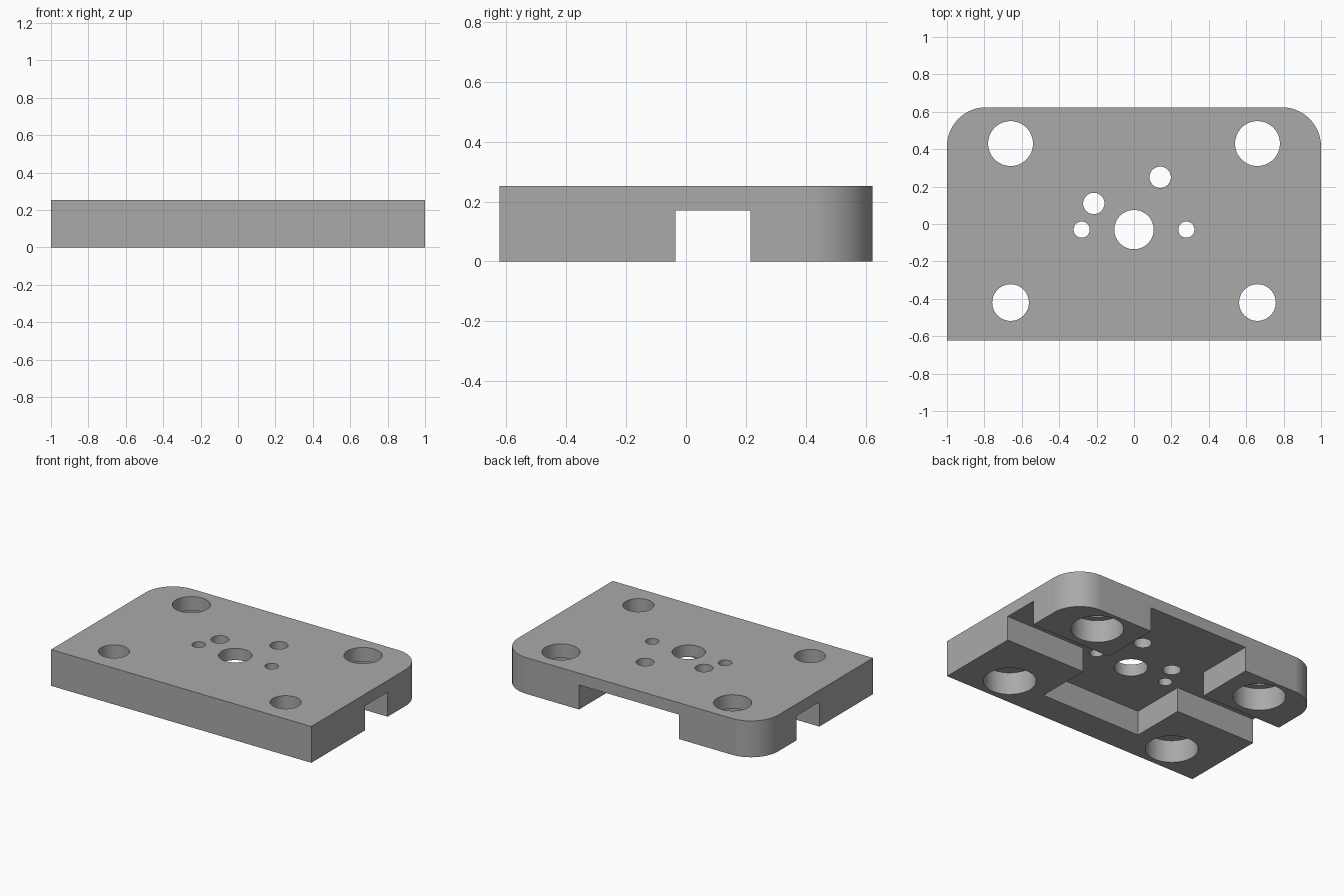
import bpy, bmesh, math

if "Cube" in bpy.data.objects:
    bpy.data.objects.remove(bpy.data.objects["Cube"])

W, D, H = 1.0, 0.624, 0.252      # half width, half depth, height
CORNER = 0.21
RECESS = 0.17                    # depth of the underside channels
BORE = 0.155                     # depth of the counterbores

grey = bpy.data.materials.new("plain_grey")
grey.use_nodes = True
colour = (0.4, 0.4, 0.4, 1)
grey.diffuse_color = colour
grey.node_tree.nodes["Principled BSDF"].inputs["Base Color"].default_value = colour


def prism(name, outline, z0, z1):
    """Extrude a flat outline between two heights."""
    bm = bmesh.new()
    face = bm.faces.new([bm.verts.new((x, y, z0)) for x, y in outline])
    top = bmesh.ops.extrude_face_region(bm, geom=[face])["geom"]
    verts = [v for v in top if isinstance(v, bmesh.types.BMVert)]
    bmesh.ops.translate(bm, verts=verts, vec=(0, 0, z1 - z0))
    bmesh.ops.recalc_face_normals(bm, faces=bm.faces)
    mesh = bpy.data.meshes.new(name)
    bm.to_mesh(mesh)
    bm.free()
    mesh.materials.append(grey)
    obj = bpy.data.objects.new(name, mesh)
    bpy.context.collection.objects.link(obj)
    return obj


def arc(cx, cy, r, start, end, steps):
    angles = [math.radians(start + (end - start) * i / steps) for i in range(steps + 1)]
    return [(cx + r * math.cos(a), cy + r * math.sin(a)) for a in angles]


def cut(target, cutter):
    """Subtract a cutter from the plate and discard it."""
    mod = target.modifiers.new("cut", "BOOLEAN")
    mod.operation = "DIFFERENCE"
    mod.solver = "EXACT"
    mod.object = cutter
    bpy.context.view_layer.objects.active = target
    bpy.ops.object.modifier_apply(modifier=mod.name)
    bpy.data.objects.remove(cutter)


def drill(x, y, r, z0=-0.1, z1=H + 0.1):
    cut(plate, prism("drill", arc(x, y, r, 0, 360, 64)[:-1], z0, z1))


# Plate with rounded back corners
outline = [(-W, -D), (W, -D)]
outline += arc(W - CORNER, D - CORNER, CORNER, 0, 90, 24)
outline += arc(CORNER - W, D - CORNER, CORNER, 90, 180, 24)
plate = prism("mounting_plate", outline, 0, H)

# Underside recess: cross channel plus a middle pocket open at the back
px, front, near, far, out = 0.385, -0.42, -0.035, 0.215, 1.2
half = [(px, front), (px, near), (out, near), (out, far), (px, far), (px, out)]
recess = half + [(-x, y) for x, y in reversed(half)]
cut(plate, prism("recess", recess, -0.1, RECESS))

# Counterbored bolt holes
for side in (-1, 1):
    for y, r in ((0.43, 0.12), (-0.42, 0.098)):
        drill(side * 0.66, y, r)
        drill(side * 0.66, y, 0.165, -0.1, BORE)
    drill(side * 0.28, -0.03, 0.043)

# Centre hole and the two offset holes
drill(0, -0.03, 0.105)
drill(-0.215, 0.11, 0.057)
drill(0.14, 0.25, 0.057)

# Smooth curved walls, sharp edges elsewhere
bpy.ops.object.select_all(action="DESELECT")
plate.select_set(True)
bpy.context.view_layer.objects.active = plate
bpy.ops.object.shade_smooth_by_angle(angle=math.radians(30))
